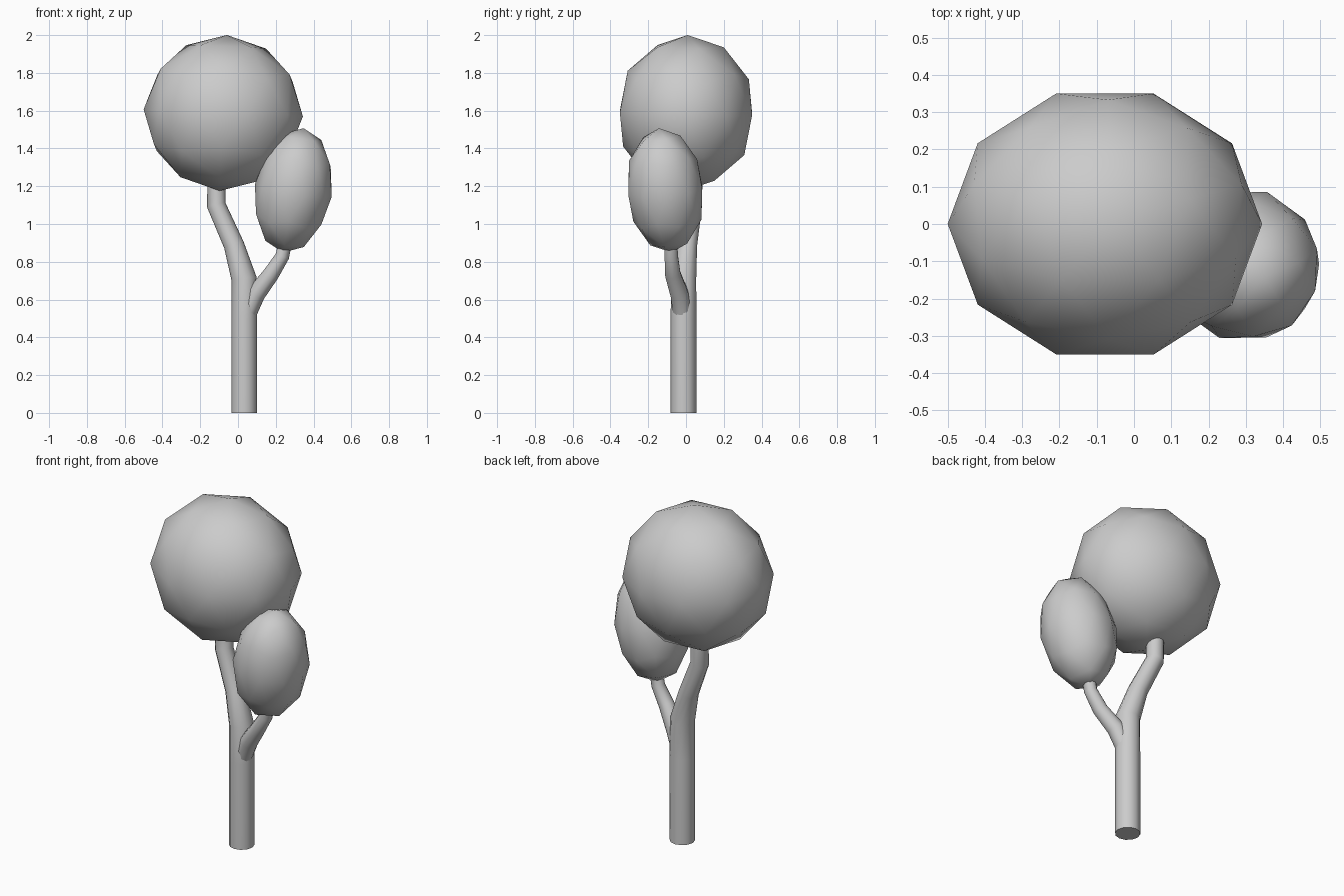
import bpy
import bmesh
from math import radians, cos, sin, tau
from mathutils import Matrix, Vector

if "Cube" in bpy.data.objects:
    bpy.data.objects.remove(bpy.data.objects["Cube"])

# One plain grey for the whole tree
grey = bpy.data.materials.new("light_grey")
grey.use_nodes = True
colour = (0.6, 0.6, 0.6, 1)
grey.diffuse_color = colour
grey.node_tree.nodes["Principled BSDF"].inputs["Base Color"].default_value = colour


def finish(bm, name):
    bmesh.ops.recalc_face_normals(bm, faces=bm.faces)
    mesh = bpy.data.meshes.new(name)
    bm.to_mesh(mesh)
    bm.free()
    mesh.materials.append(grey)
    obj = bpy.data.objects.new(name, mesh)
    bpy.context.collection.objects.link(obj)
    return obj


def foliage(name, centre, radii, axis):
    """Low-poly ellipsoid whose long axis leans along the given direction."""
    lean = Vector((0, 0, 1)).rotation_difference(Vector(axis)).to_matrix().to_4x4()
    matrix = (Matrix.Translation(centre) @ lean @ Matrix.Diagonal((*radii, 1))
              @ Matrix.Rotation(radians(18), 4, "Z"))
    bm = bmesh.new()
    bmesh.ops.create_icosphere(bm, subdivisions=2, radius=1, matrix=matrix)
    for face in bm.faces:
        face.smooth = True
    return finish(bm, name)


def limb(name, path, sides=12):
    """Capped tube through (x, y, z, radius) stations."""
    bm = bmesh.new()
    points = [Vector(p[:3]) for p in path]
    rings = []
    for i, p in enumerate(points):
        tangent = points[min(i + 1, len(points) - 1)] - points[max(i - 1, 0)]
        if i == 0 and name == "trunk":
            tangent = Vector((0, 0, 1))
        turn = Vector((0, 0, 1)).rotation_difference(tangent)
        r = path[i][3]
        rings.append([bm.verts.new(p + turn @ Vector((r * cos(tau * k / sides),
                                                      r * sin(tau * k / sides), 0)))
                      for k in range(sides)])
    for low, high in zip(rings, rings[1:]):
        for k in range(sides):
            n = (k + 1) % sides
            bm.faces.new((low[k], low[n], high[n], high[k])).smooth = True
    bm.faces.new(rings[0])
    bm.faces.new(rings[-1])
    return finish(bm, name)


# Trunk leaning left and back towards the main crown
limb("trunk", [(0.033, -0.013, 0, 0.068), (0.033, -0.013, 0.5, 0.068),
               (0.032, -0.013, 0.71, 0.067), (-0.022, 0.005, 0.89, 0.054),
               (-0.115, 0.035, 1.1, 0.05), (-0.115, 0.04, 1.25, 0.047)])

# Side branch carrying the small crown
limb("side_branch", [(0.05, -0.02, 0.53, 0.05), (0.095, -0.035, 0.63, 0.05),
                     (0.175, -0.07, 0.735, 0.043), (0.235, -0.078, 0.83, 0.037),
                     (0.255, -0.08, 0.93, 0.035)], sides=10)

# Foliage
foliage("main_crown", (-0.078, 0, 1.588), (0.422, 0.368, 0.413), (0.045, 0.02, 1))
foliage("small_crown", (0.293, -0.11, 1.178), (0.206, 0.206, 0.335), (0.165, -0.1, 1))
